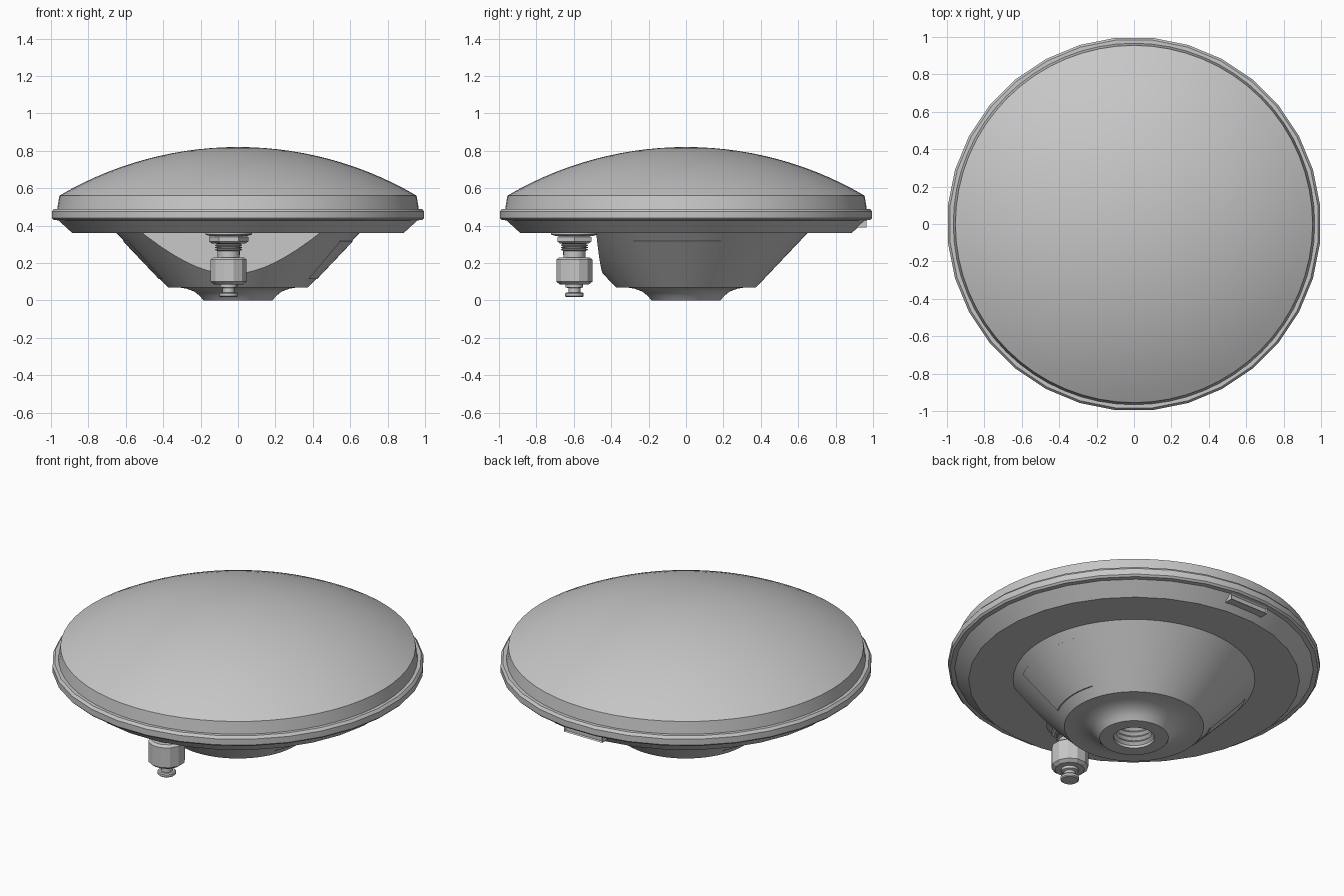
import bpy, bmesh, math
from mathutils import Matrix, Vector

if "Cube" in bpy.data.objects:
    bpy.data.objects.remove(bpy.data.objects["Cube"], do_unlink=True)

GREY = bpy.data.materials.new("light grey")
GREY.use_nodes = True
GREY.diffuse_color = (0.57, 0.57, 0.57, 1)
GREY.node_tree.nodes["Principled BSDF"].inputs["Base Color"].default_value = GREY.diffuse_color
TURN = math.atan2(0.05, 0.6)          # connector side sits slightly off the front


def finish(bm, name, angle=30):
    bmesh.ops.recalc_face_normals(bm, faces=bm.faces)
    mesh = bpy.data.meshes.new(name)
    bm.to_mesh(mesh)
    bm.free()
    mesh.materials.append(GREY)
    obj = bpy.data.objects.new(name, mesh)
    bpy.context.collection.objects.link(obj)
    bpy.ops.object.select_all(action='DESELECT')
    obj.select_set(True)
    bpy.context.view_layer.objects.active = obj
    bpy.ops.object.shade_smooth_by_angle(angle=math.radians(angle))
    return obj


def lathe(profile, sides, start=0.0, sweep=math.tau, center=(0, 0)):
    """Revolve (radius, height) points about a vertical axis."""
    bm = bmesh.new()
    verts = [bm.verts.new((r, 0, z)) for r, z in profile]
    edges = [bm.edges.new(pair) for pair in zip(verts, verts[1:])]
    bmesh.ops.rotate(bm, verts=verts, cent=(0, 0, 0), matrix=Matrix.Rotation(start, 3, 'Z'))
    bmesh.ops.spin(bm, geom=verts + edges, cent=(0, 0, 0), axis=(0, 0, 1),
                   angle=sweep, steps=sides)
    bmesh.ops.remove_doubles(bm, verts=bm.verts, dist=0.0005)
    bmesh.ops.translate(bm, verts=bm.verts, vec=(*center, 0))
    return bm


# Domed cover: short skirt and a spherical cap
cap_radius, edge_radius, top = 1.884, 0.955, 0.82
half = math.asin(edge_radius / cap_radius)
cap = [(cap_radius * math.sin(half * (1 - i / 14)),
        top - cap_radius * (1 - math.cos(half * (1 - i / 14)))) for i in range(15)]
finish(lathe([(0.968, 0.48)] + cap, 64), "dome_cover", 20)

# Base tray with its rounded rim
tray = [(0, 0.36), (0.89, 0.36), (0.965, 0.428), (0.99, 0.43), (1, 0.44),
        (1, 0.475), (0.988, 0.49), (0.96, 0.49)]
finish(lathe(tray, 32, start=math.pi / 32), "base_tray")

# Mounting cone with a threaded bore, cut flat beside the connector
bore = [(0, 0.16)]
for i in range(5):
    z = 0.15 - i * 0.03
    bore += [(0.095, z), (0.11, z - 0.015)]
cone = bore + [(0.11, 0), (0.185, 0), (0.205, 0.025), (0.235, 0.048), (0.275, 0.063),
               (0.32, 0.07), (0.375, 0.07), (0.65, 0.36), (0, 0.36)]
bm = lathe(cone, 64)
normal = Vector((-math.sin(TURN), -math.cos(TURN), 0))
cut = bmesh.ops.bisect_plane(bm, geom=bm.verts[:] + bm.edges[:] + bm.faces[:], dist=0.0001,
                             plane_co=normal * 0.442, plane_no=normal, clear_outer=True)
cut_edges = [e for e in cut["geom_cut"] if isinstance(e, bmesh.types.BMEdge)]
bmesh.ops.holes_fill(bm, edges=cut_edges, sides=0)
finish(bm, "mounting_cone")

# Thin raised grip panels on both sides of the cone
slope = 0.275 / 0.29
for side, name in ((0, "left_grip_panel"), (math.pi, "right_grip_panel")):
    def on_cone(z, lift):
        return (0.375 + (z - 0.07) * slope + lift, z)
    panel = [on_cone(0.115, -0.005), on_cone(0.115, 0.006),
             on_cone(0.315, 0.006), on_cone(0.32, -0.005)]
    finish(lathe(panel, 12, start=side - TURN - math.radians(22.5),
                 sweep=math.radians(45)), name)

# Small latch with a recessed face under the back of the rim
bm = bmesh.new()
bmesh.ops.create_cube(bm, size=1, matrix=Matrix.Translation((0, 0.925, 0.408))
                      @ Matrix.Diagonal((0.25, 0.08, 0.036, 1)))
bm.normal_update()
back = [f for f in bm.faces if f.normal.y > 0.9]
bmesh.ops.inset_region(bm, faces=back, thickness=0.008, depth=-0.008)
finish(bm, "rear_latch")

# Coaxial connector: flange, hex nut, thread, coupling nut and pin
SPOT = (-0.05, -0.597)
finish(lathe([(0, 0.345), (0.1, 0.345), (0.125, 0.352), (0.125, 0.362)], 32, center=SPOT),
       "connector_flange")
finish(lathe([(0, 0.305), (0.09, 0.305), (0.105, 0.315), (0.105, 0.338), (0.09, 0.347),
              (0, 0.347)], 6, center=SPOT), "hex_nut", 15)
thread = [(0.058, 0.2)]
for i in range(4):
    z = 0.265 + i * 0.012
    thread += [(0.06, z), (0.072, z + 0.004), (0.072, z + 0.008)]
finish(lathe(thread + [(0.06, 0.312)], 24, center=SPOT), "connector_thread")
finish(lathe([(0, 0.085), (0.08, 0.085), (0.1, 0.1), (0.1, 0.218), (0.085, 0.23), (0, 0.23)],
             12, start=math.pi / 12, center=SPOT), "coupling_nut", 15)
finish(lathe([(0, 0.018), (0.044, 0.018), (0.05, 0.023), (0.05, 0.036), (0.044, 0.042),
              (0.032, 0.042), (0.032, 0.065), (0.046, 0.07), (0.046, 0.09)], 24, center=SPOT),
       "connector_pin")
